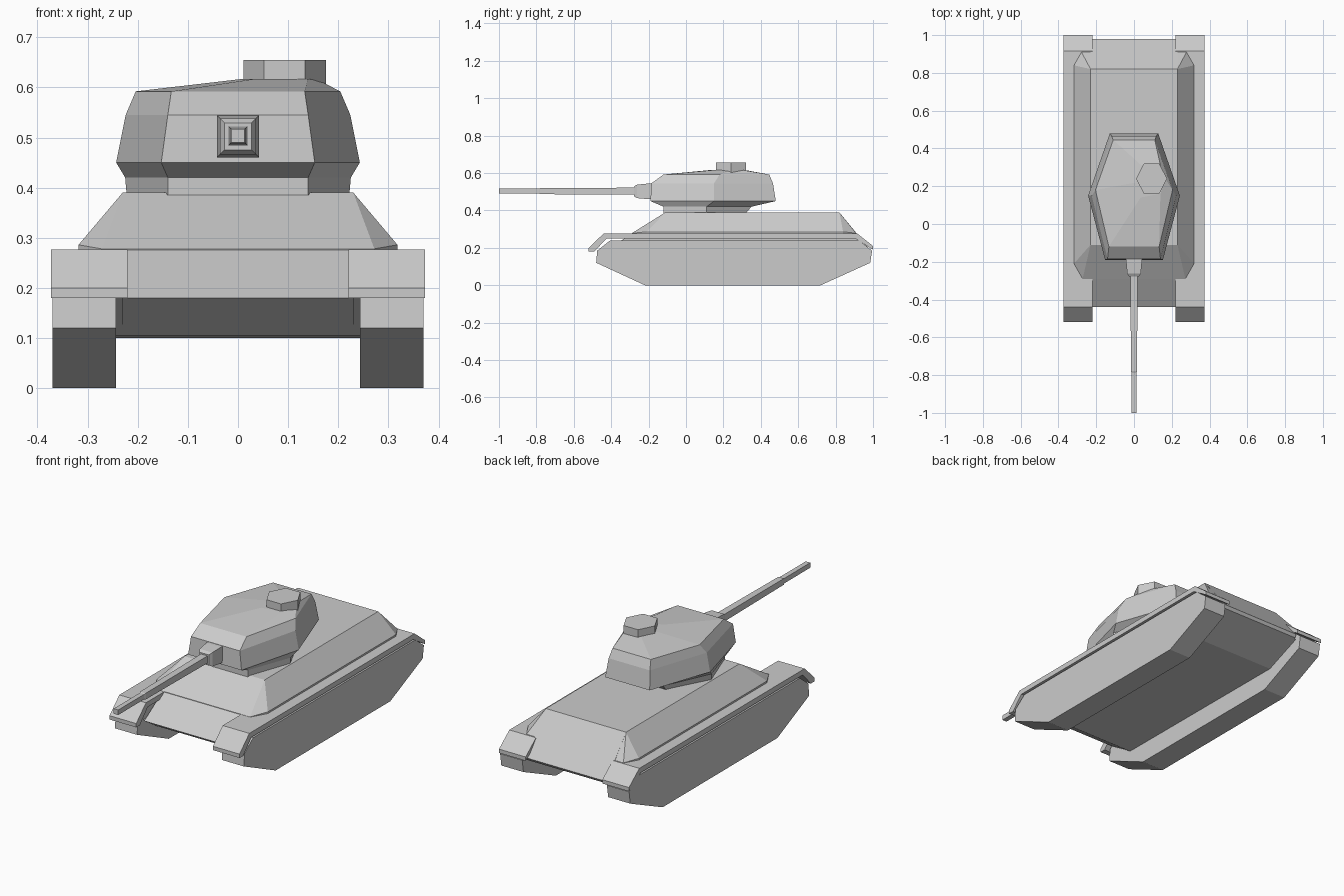
import bpy, bmesh
from math import cos, sin, pi

if "Cube" in bpy.data.objects:
    bpy.data.objects.remove(bpy.data.objects["Cube"])


def finish(bm, name):
    bmesh.ops.recalc_face_normals(bm, faces=bm.faces[:])
    mesh = bpy.data.meshes.new(name)
    bm.to_mesh(mesh)
    bm.free()
    obj = bpy.data.objects.new(name, mesh)
    bpy.context.collection.objects.link(obj)
    return obj


def loft(name, rings):
    """Join equal-length point rings with faces and cap both ends."""
    bm = bmesh.new()
    loops = [[bm.verts.new(p) for p in ring] for ring in rings]
    n = len(loops[0])
    for a, b in zip(loops, loops[1:]):
        for i in range(n):
            j = (i + 1) % n
            bm.faces.new((a[i], a[j], b[j], b[i]))
    bm.faces.new(loops[0])
    bm.faces.new(loops[-1])
    return finish(bm, name)


def extrude_x(name, profile, x0, x1):
    return loft(name, [[(x, y, z) for y, z in profile] for x in (x0, x1)])


def hull(name, points):
    bm = bmesh.new()
    for p in points:
        bm.verts.new(p)
    bmesh.ops.convex_hull(bm, input=bm.verts[:])
    bmesh.ops.dissolve_limit(bm, angle_limit=0.02, verts=bm.verts[:], edges=bm.edges[:])
    return finish(bm, name)


def square_ring(y, half, z):
    return [(-half, y, z - half), (half, y, z - half), (half, y, z + half), (-half, y, z + half)]


# Tracks and fenders
track = [(-.48, .12), (-.22, 0), (.72, 0), (.985, .12), (.995, .185),
         (.925, .24), (-.405, .24), (-.475, .185)]
fender = [(-.52, .20), (-.44, .277), (.915, .277), (1.0, .21), (1.0, .19),
          (.905, .25), (-.425, .25), (-.49, .18), (-.52, .18)]
for side, s in (("left", -1), ("right", 1)):
    extrude_x(side + "_track", track, s * .243, s * .37)
    extrude_x(side + "_fender", fender, s * .22, s * .373)

# Central hull with sloped nose and tail
extrude_x("hull", [(-.11, .39), (.82, .39), (.98, .195), (.97, .18), (.76, .10),
                   (-.32, .105), (-.44, .18)], -.23, .23)
extrude_x("lower_hull", [(-.43, .18), (-.32, .105), (.76, .10), (.96, .18)], -.245, .245)

# Upper hull with sloping sides and chamfered corners
pts = []
for s in (-1, 1):
    pts += [(s * .23, -.11, .39), (s * .23, .82, .39)]
    for z in (.255, .286):
        pts += [(s * .318, -.21, z), (s * .318, .84, z)]
    for z in (.255, .278):
        pts += [(s * .272, -.29, z), (s * .278, .91, z)]
hull("upper_hull", pts)

# Turret: six-sided rings; z, front y, front half, mid y, mid half, rear y, rear half
levels = [(.385, -.12, .14, .11, .222, .32, .11),
          (.42, -.12, .14, .11, .225, .35, .115),
          (.45, -.19, .153, .15, .243, .48, .128),
          (.545, -.185, .14, .15, .224, .465, .118),
          (.592, -.12, .133, .18, .204, .445, .11)]
rings = [[(-fh, fy, z), (fh, fy, z), (mh, my, z), (rh, ry, z), (-rh, ry, z), (-mh, my, z)]
         for z, fy, fh, my, mh, ry, rh in levels]
rings.append([(.035, .14, .617), (.14, .16, .617), (.165, .24, .612),
              (.14, .31, .615), (.04, .31, .617), (.01, .22, .617)])
loft("turret", rings)

# Commander's hatch
loft("cupola", [[(.093 + .082 * cos(i * pi / 3), .24 + .092 * sin(i * pi / 3), z)
                 for i in range(6)] for z in (.60, .655)])

# Mantlet and gun
loft("mantlet", [square_ring(y, h, .502) for y, h in
                 ((-.12, .042), (-.2, .042), (-.262, .036), (-.277, .027))])
loft("gun_barrel", [square_ring(y, h, .503) for y, h in
                    ((-.25, .019), (-.78, .016), (-.785, .013), (-1.0, .013))])
